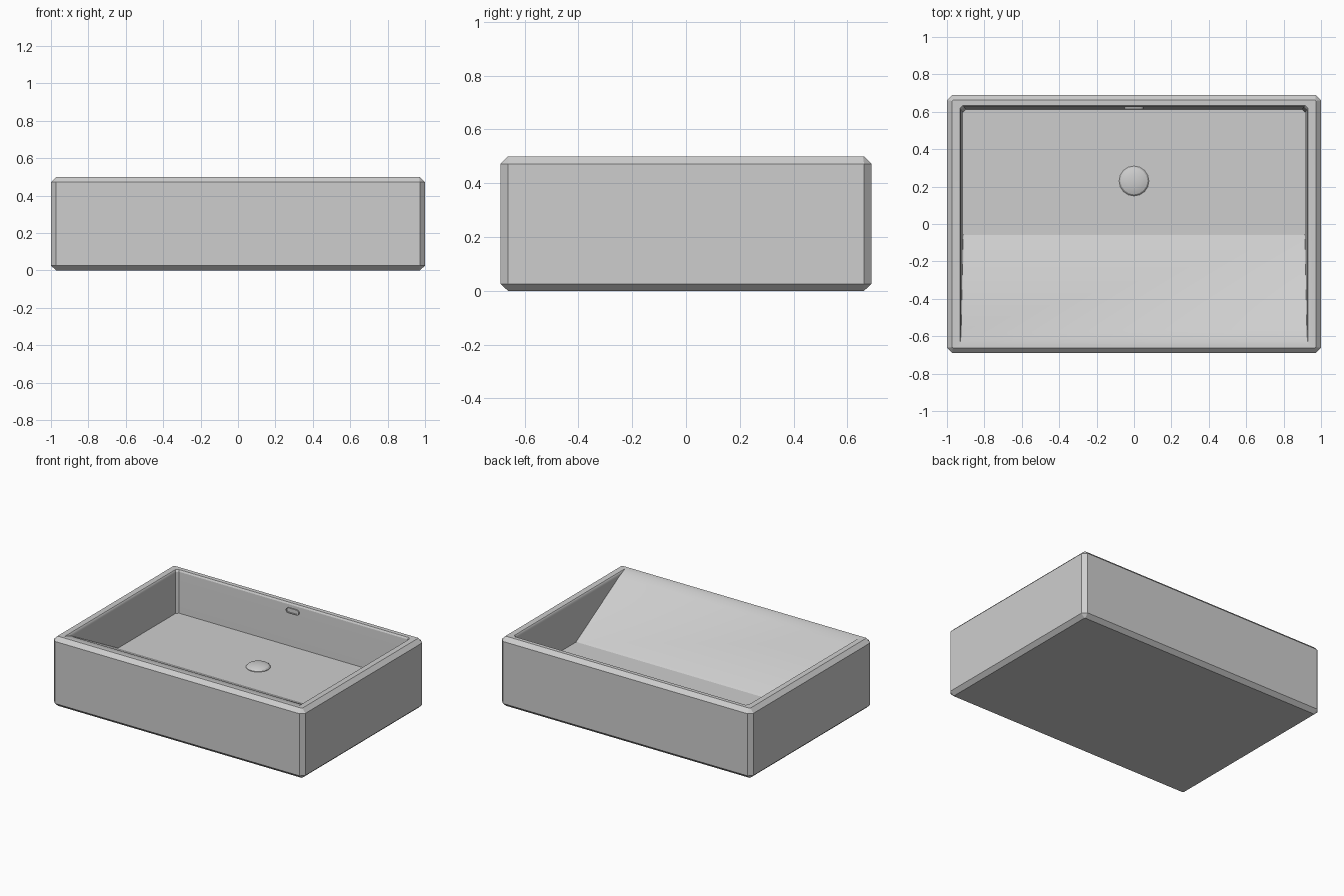
import bpy, bmesh, math
from mathutils import Vector

cube = bpy.data.objects.get("Cube")
if cube:
    bpy.data.objects.remove(cube, do_unlink=True)

# One glazed ceramic colour for everything
ceramic = bpy.data.materials.new("light grey ceramic")
ceramic.use_nodes = True
GREY = (0.616, 0.616, 0.616, 1)
ceramic.diffuse_color = GREY
ceramic.node_tree.nodes["Principled BSDF"].inputs["Base Color"].default_value = GREY


def make(name, bm, smooth_angle):
    bmesh.ops.recalc_face_normals(bm, faces=bm.faces)
    mesh = bpy.data.meshes.new(name)
    bm.to_mesh(mesh)
    bm.free()
    mesh.materials.append(ceramic)
    ob = bpy.data.objects.new(name, mesh)
    bpy.context.collection.objects.link(ob)
    bpy.ops.object.select_all(action='DESELECT')
    ob.select_set(True)
    bpy.context.view_layer.objects.active = ob
    bpy.ops.object.shade_smooth_by_angle(angle=math.radians(smooth_angle))
    return ob


# Basin: stacked rectangular rings with cut corners, up the outside and down into the bowl
# (height, half width, front y, back y, front corner cut, back corner cut)
FLOOR = 0.197
RINGS = [
    (0.0, 0.972, -0.662, 0.662, 0.004, 0.004),
    (0.026, 1.0, -0.69, 0.69, 0.028, 0.028),
    (0.472, 1.0, -0.69, 0.69, 0.028, 0.028),
    (0.5, 0.972, -0.662, 0.662, 0.004, 0.004),
    (0.499, 0.931, -0.645, 0.633, 0.004, 0.016),
    (0.495, 0.928, -0.625, 0.630, 0.004, 0.016),
    (0.487, 0.925, -0.600, 0.626, 0.004, 0.016),
    (0.473, 0.924, -0.565, 0.625, 0.004, 0.016),
    (FLOOR, 0.914, -0.06, 0.613, 0.004, 0.016),
]


def add_ring(bm, z, w, front, back, cf, cb):
    right = [(w - cf, front), (w, front + cf), (w, back - cb), (w - cb, back)]
    left = [(-x, y) for x, y in reversed(right)]
    return [bm.verts.new((x, y, z)) for x, y in right + left]


bm = bmesh.new()
loops = [add_ring(bm, *r) for r in RINGS]
for a, b in zip(loops, loops[1:]):
    for i in range(8):
        j = (i + 1) % 8
        bm.faces.new((a[i], a[j], b[j], b[i]))
bm.faces.new(loops[0])
bm.faces.new(loops[-1])
make("basin", bm, 20)

# Domed drain cap, turned from a profile (radius, height)
profile = [(0.08, -0.005), (0.08, 0.004), (0.072, 0.013), (0.058, 0.018), (0.035, 0.023), (0, 0.025)]
bm = bmesh.new()
verts = [bm.verts.new((r, 0, h)) for r, h in profile]
edges = [bm.edges.new(p) for p in zip(verts, verts[1:])]
bmesh.ops.spin(bm, geom=verts + edges, cent=(0, 0, 0), axis=(0, 0, 1), angle=math.tau, steps=16)
bmesh.ops.remove_doubles(bm, verts=bm.verts, dist=0.0005)
drain = make("drain_cap", bm, 25)
drain.location = (0, 0.23, FLOOR)

# Overflow slot: rounded ring with a sunken middle on the back wall
bm = bmesh.new()
R, HALF = 0.019, 0.033
outline = []
for s in (1, -1):
    for k in range(9):
        t = math.pi * (k / 8 - 0.5)
        outline.append(bm.verts.new((s * (HALF + R * math.cos(t)), 0, s * R * math.sin(t))))
face = bm.faces.new(outline)
ext = bmesh.ops.extrude_face_region(bm, geom=[face])
front = next(g for g in ext["geom"] if isinstance(g, bmesh.types.BMFace))
bmesh.ops.translate(bm, verts=front.verts, vec=Vector((0, -0.012, 0)))
bmesh.ops.inset_region(bm, faces=[front], thickness=0.007)
well = bmesh.ops.extrude_face_region(bm, geom=[front])
bmesh.ops.delete(bm, geom=[front], context='FACES_ONLY')
bmesh.ops.translate(bm, verts=[g for g in well["geom"] if isinstance(g, bmesh.types.BMVert)],
                    vec=Vector((0, 0.006, 0)))
overflow = make("overflow_slot", bm, 30)
overflow.location = (0, 0.627, 0.447)
overflow.rotation_euler.x = -math.radians(2.5)
